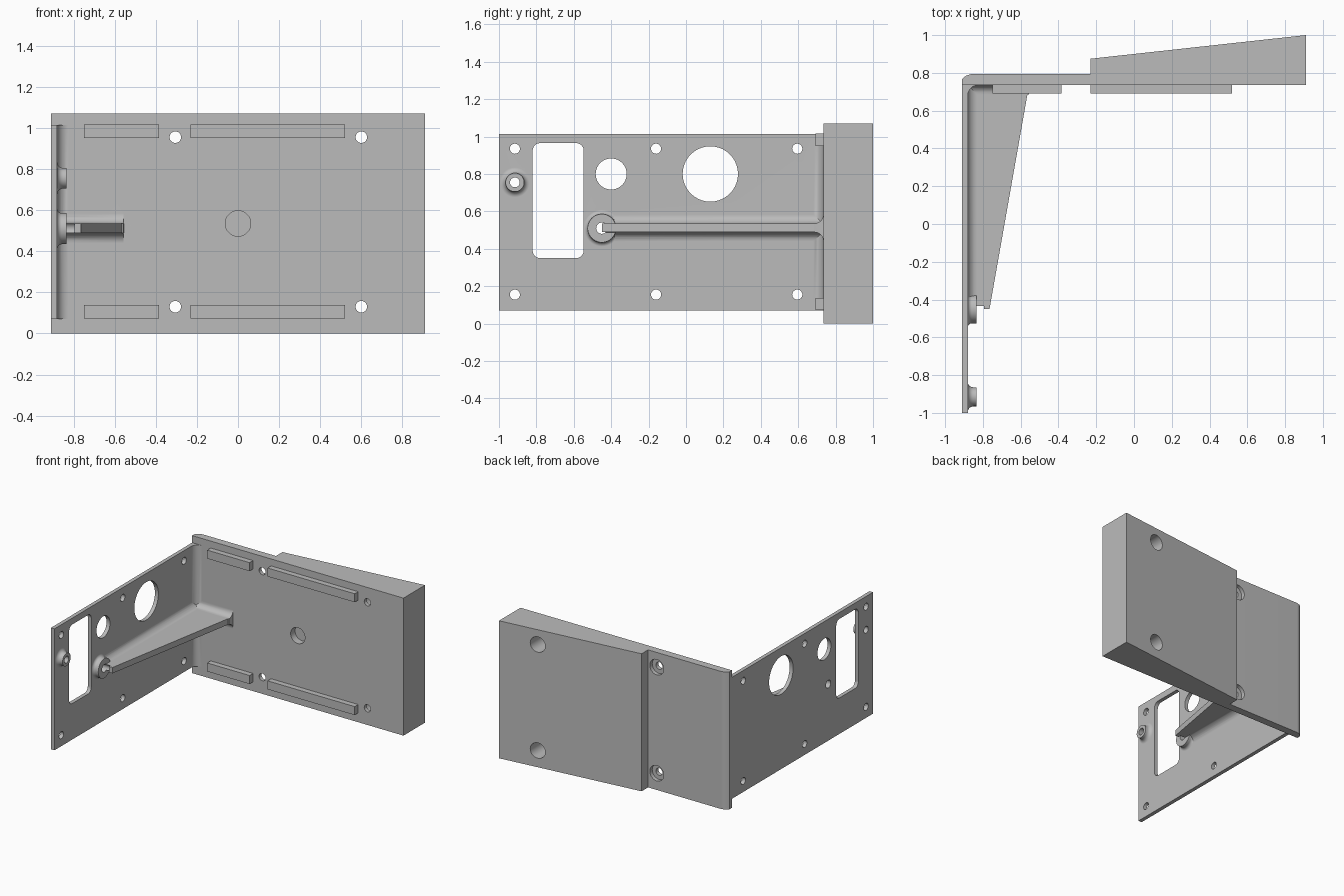
import bpy
import bmesh
from math import sin, cos, pi, radians

old = bpy.data.objects.get("Cube")
if old:
    bpy.data.objects.remove(old)

grey = bpy.data.materials.new("plain grey")
grey.use_nodes = True
COLOUR = (0.5, 0.5, 0.5, 1)
grey.diffuse_color = COLOUR
grey.node_tree.nodes["Principled BSDF"].inputs["Base Color"].default_value = COLOUR

PLACE = {"x": lambda a, b, t: (t, a, b),
         "y": lambda a, b, t: (a, t, b),
         "z": lambda a, b, t: (a, b, t)}


def loft(name, axis, sections):
    """Closed solid through (outline, offset) sections along an axis."""
    bm = bmesh.new()
    rings = [[bm.verts.new(PLACE[axis](a, b, t)) for a, b in outline]
             for outline, t in sections]
    n = len(rings[0])
    for low, high in zip(rings, rings[1:]):
        for i in range(n):
            j = (i + 1) % n
            bm.faces.new((low[i], low[j], high[j], high[i]))
    bm.faces.new(rings[0][::-1])
    bm.faces.new(rings[-1])
    bmesh.ops.recalc_face_normals(bm, faces=bm.faces)
    mesh = bpy.data.meshes.new(name)
    bm.to_mesh(mesh)
    bm.free()
    mesh.materials.append(grey)
    obj = bpy.data.objects.new(name, mesh)
    bpy.context.collection.objects.link(obj)
    return obj


def prism(name, axis, outline, lo, hi):
    return loft(name, axis, [(outline, lo), (outline, hi)])


def arc(a, b, r, start, end, steps=6):
    angles = [radians(start + (end - start) * i / steps) for i in range(steps + 1)]
    return [(a + r * cos(t), b + r * sin(t)) for t in angles]


def circle(a, b, r, n=40):
    return arc(a, b, r, 0, 360, n)[:-1]


def rect(a0, a1, b0, b1):
    return [(a0, b0), (a1, b0), (a1, b1), (a0, b1)]


def rounded_rect(a0, a1, b0, b1, r):
    return (arc(a0 + r, b0 + r, r, 180, 270) + arc(a1 - r, b0 + r, r, 270, 360)
            + arc(a1 - r, b1 - r, r, 0, 90) + arc(a0 + r, b1 - r, r, 90, 180))


def activate(obj):
    bpy.ops.object.select_all(action="DESELECT")
    obj.select_set(True)
    bpy.context.view_layer.objects.active = obj


def combine(target, other, operation):
    """Apply a boolean and discard the helper solid."""
    activate(target)
    mod = target.modifiers.new("boolean", "BOOLEAN")
    mod.operation = operation
    mod.solver = "EXACT"
    mod.object = other
    bpy.ops.object.modifier_apply(modifier=mod.name)
    bpy.data.objects.remove(other)


INNER = -0.88    # inner face of the side panel
FRONT = 0.735    # front face of the back plate
RIB_Z, RIB_HALF, FLARE = 0.512, 0.023, 0.05

# Back plate with a wedge-shaped block behind it
body = prism("angle_bracket", "z",
             [(-0.91, FRONT), (0.91, FRONT), (0.91, 1.0), (-0.23, 0.875),
              (-0.23, 0.795), (-0.86, 0.795), (-0.89, 0.785), (-0.91, 0.767)],
             0, 1.07)

# Side panel and the rounded inside corner
parts = [prism("side_panel", "z", rect(-0.91, INNER, -1, 0.75), 0.07, 1.015)]
corner = [(-0.895, 0.75), (-0.895, 0.68)]
corner += arc(-0.825, 0.68, 0.055, 180, 90) + [(-0.825, 0.75)]
parts.append(prism("corner_fillet", "z", corner, 0.07, 1.015))

# Tapered rib
parts.append(prism("rib", "z",
                   [(-0.895, -0.45), (-0.765, -0.45), (-0.553, 0.75), (-0.895, 0.75)],
                   RIB_Z - RIB_HALF, RIB_Z + RIB_HALF))

# Flared roots where the rib meets the panel and the plate
half = arc(RIB_HALF + FLARE, FLARE, FLARE, 270, 180)
half = [(RIB_HALF + FLARE, -0.01)] + half
flare = half + [(-u, h) for u, h in reversed(half)]
parts.append(prism("rib_side_root", "y",
                   [(INNER + h, RIB_Z + u) for u, h in flare], -0.45, 0.75))
parts.append(prism("rib_back_root", "x",
                   [(FRONT - h, RIB_Z + u) for u, h in flare], -0.895, -0.557))

# Screw bosses: y, z, radius, base fillet
for y, z, r, f in ((-0.915, 0.755, 0.05, 0.03), (-0.45, 0.51, 0.076, 0.022)):
    sections = [(circle(y, z, r + f), -0.89)]
    sections += [(circle(y, z, rad), INNER + h)
                 for rad, h in arc(r + f, f, f, 270, 180)]
    sections.append((circle(y, z, r), -0.835))
    parts.append(loft("boss", "x", sections))

for part in parts:
    combine(body, part, "UNION")

# Side panel openings
cuts = [prism("window_cut", "x", rounded_rect(-0.82, -0.547, 0.35, 0.965, 0.04), -1, -0.8)]
holes = [(-0.40, 0.80, 0.083), (0.13, 0.80, 0.148),
         (-0.915, 0.755, 0.026), (-0.45, 0.51, 0.03)]
holes += [(y, z, 0.027) for y in (-0.915, -0.16, 0.595) for z in (0.155, 0.935)]
for y, z, r in holes:
    cuts.append(prism("hole_cut", "x", circle(y, z, r), -1, -0.795))

# Counterbored mounting holes and the central blind hole
for x in (-0.305, 0.60):
    for z in (0.13, 0.955):
        small, large = circle(x, z, 0.028), circle(x, z, 0.06)
        cuts.append(loft("bore_cut", "y",
                         [(small, 0.6), (small, 0.765), (large, 0.765), (large, 1.1)]))
cuts.append(prism("blind_cut", "y", circle(0, 0.535, 0.062), 0.6, 0.79))

for cut in cuts:
    combine(body, cut, "DIFFERENCE")

activate(body)
bpy.ops.object.shade_smooth_by_angle(angle=radians(30))
weighted = body.modifiers.new("even shading", "WEIGHTED_NORMAL")
weighted.keep_sharp = True

# Raised rails on the front of the back plate
for level, z in (("lower", 0.072), ("upper", 0.95)):
    for size, x0, x1 in (("short", -0.75, -0.385), ("long", -0.23, 0.52)):
        prism(f"{level}_{size}_rail", "y", rect(x0, x1, z, z + 0.066), 0.692, 0.74)
